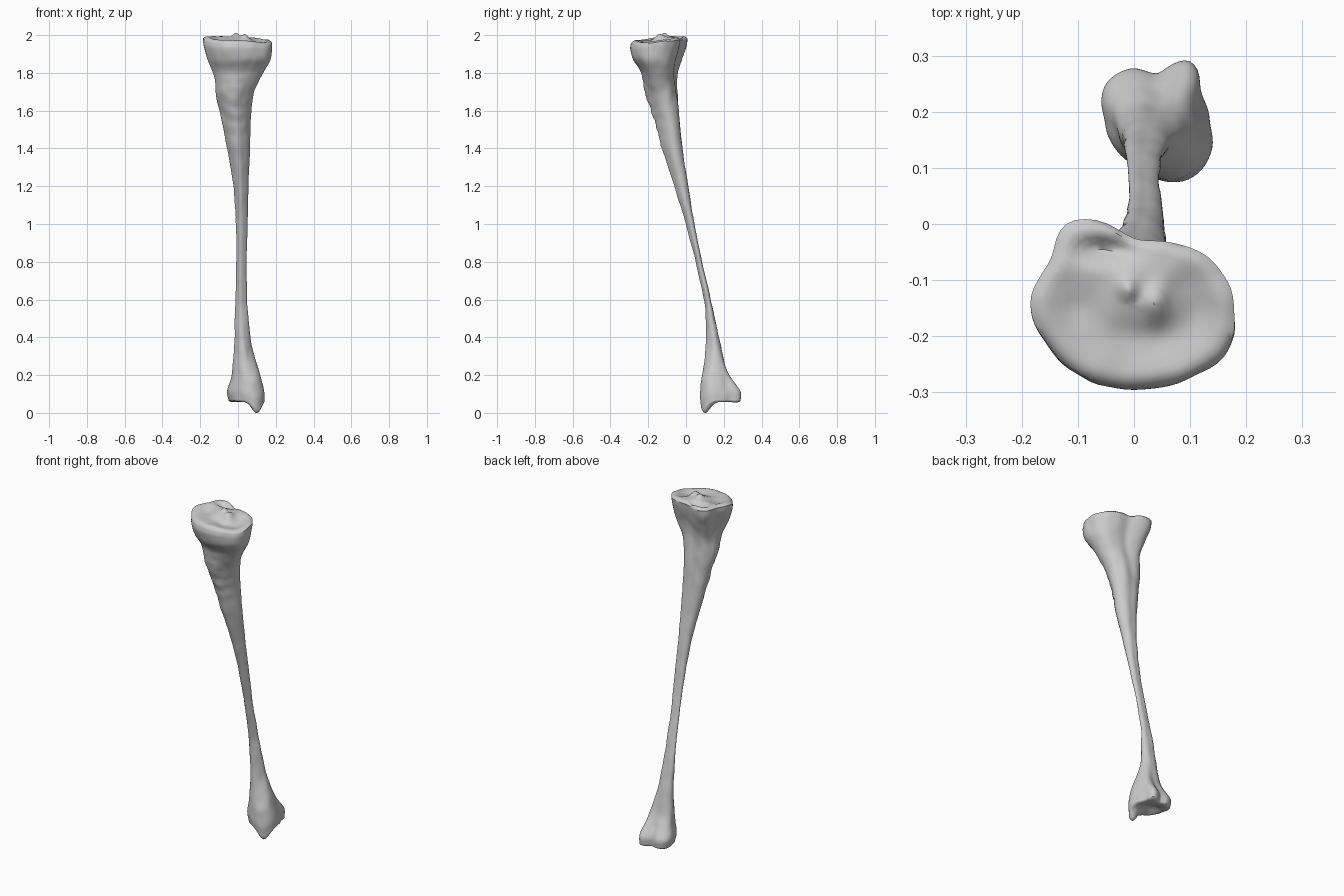
import bpy, bmesh, math
from mathutils import Vector, noise

cube = bpy.data.objects.get("Cube")
if cube:
    bpy.data.objects.remove(cube, do_unlink=True)

SIDES, RINGS, CAP_RINGS = 72, 110, 14
LOW, HIGH = 0.06, 1.96

# Height, x limits and y limits of the bone, in hundredths
SECTIONS = [
    (6, -5, 14, 8, 29), (11, -6, 14, 7.5, 29), (17, -4, 12.5, 8, 25),
    (23, -3, 11, 9, 21.5), (35, -2, 7.5, 10.5, 18.5), (56, -1.5, 5, 10, 14),
    (78, -1, 4.5, 5.5, 9), (96, -1, 5, 1, 5.2), (121, -2.5, 5.5, -6.5, 1),
    (141, -6, 6.3, -13, -2), (56 + 100, -9, 6.8, -17, -3.5), (169, -11.8, 8.3, -21.5, -4.5),
    (176, -12.3, 11, -23, -4.7), (181, -13.5, 14, -24, -4), (187, -16, 17.2, -28, -2),
    (193, -18.2, 18, -29.5, 0.5), (196, -18.4, 18, -29, 1)]

# Cross-section radii every thirty degrees, counterclockwise from +x
HEAD = [.97, .92, .82, .77, 1.14, .95, 1, .98, .99, 1, 1.02, 1.06]
SHAFT = [.95, 1, 1, .92, 1, 1, .9, .83, .93, 1.05, .9, .88]
ANKLE = [.95, .93, 1.15, .8, 1, 1.15, .97, .9, .85, .95, 1.1, 1.12]


def smoothstep(a, b, v):
    t = min(max((v - a) / (b - a), 0), 1)
    return t * t * (3 - 2 * t)


def hermite(p, q, m, n, t):
    return ((2*t**3 - 3*t*t + 1) * p + (t**3 - 2*t*t + t) * m
            + (3*t*t - 2*t**3) * q + (t**3 - t*t) * n)


def limits(z):
    """Smoothly interpolated x and y limits at a height."""
    h = z * 100
    last = len(SECTIONS) - 1
    i = max(k for k in range(last) if SECTIONS[k][0] <= h + 1e-6)

    def slope(k, c):
        a, b = SECTIONS[max(k - 1, 0)], SECTIONS[min(k + 1, last)]
        return (b[c] - a[c]) / (b[0] - a[0])
    a, b = SECTIONS[i], SECTIONS[i + 1]
    d = b[0] - a[0]
    t = (h - a[0]) / d
    return [hermite(a[c], b[c], slope(i, c) * d, slope(i + 1, c) * d, t) / 100
            for c in range(1, 5)]


def radius(table, angle):
    f = angle / math.tau * len(table)
    i, t = int(f), f - int(f)
    r = [table[(i + k) % len(table)] for k in (-1, 0, 1, 2)]
    return hermite(r[1], r[2], (r[2] - r[0]) / 2, (r[3] - r[1]) / 2, t)


def bump(x, y, cx, cy, w, v=None):
    return math.exp(-((x - cx) / w) ** 2 - ((y - cy) / (v or w)) ** 2)


def top_height(x, y):
    """Knee surface: two shallow dishes, a central twin spine, a rear hollow."""
    z = 1.972 - 0.04 * x + 0.02 * smoothstep(-.25, -.12, y)
    z -= 0.028 * bump(x, y, .11, -.15, .05, .06) + 0.02 * bump(x, y, -.1, -.15, .05)
    z -= 0.03 * bump(x, y, -.05, -.045, .05, .02)
    z += 0.022 * bump(x, y, -.01, -.115, .02) + 0.02 * bump(x, y, .04, -.14, .02, .03)
    return z - 0.015 * bump(x, y, .03, -.2, .06, .03)


def bottom_height(x, y):
    """Ankle surface: a dish beside a downward pointing knob."""
    return .056 + .022 * bump(x, y, .03, .18, .05) - .058 * bump(x, y, .1, .1, .036)


def section(z):
    head, ankle = smoothstep(1.6, 1.86, z), 1 - smoothstep(.1, .34, z)
    pts = []
    for k in range(SIDES):
        a = math.tau * k / SIDES
        base = radius(SHAFT, a)
        r = base + head * (radius(HEAD, a) - base) + ankle * (radius(ANKLE, a) - base)
        pts.append((r * math.cos(a), r * math.sin(a)))
    # Fit the outline to the limits at this height
    xs, ys = zip(*pts)
    x0, x1, y0, y1 = limits(z)
    return [(x0 + (x - min(xs)) / (max(xs) - min(xs)) * (x1 - x0),
             y0 + (y - min(ys)) / (max(ys) - min(ys)) * (y1 - y0)) for x, y in pts]


def bridge(bm, a, b):
    for k in range(SIDES):
        n = (k + 1) % SIDES
        bm.faces.new((a[k], a[n], b[n], b[k]))


def cap(bm, ring, height, drop, flip):
    """Close an end with shrinking rings that follow a height function."""
    cx = sum(v.co.x for v in ring) / SIDES
    cy = sum(v.co.y for v in ring) / SIDES
    prev = ring
    for j in range(1, CAP_RINGS):
        s = 1 - j / CAP_RINGS
        new = []
        for v in ring:
            x, y = cx + (v.co.x - cx) * s, cy + (v.co.y - cy) * s
            edge = drop * max(0, (s - .85) / .15) ** 2
            new.append(bm.verts.new((x, y, height(x, y) + edge)))
        bridge(bm, *((new, prev) if flip else (prev, new)))
        prev = new
    tip = bm.verts.new((cx, cy, height(cx, cy)))
    for k in range(SIDES):
        n = (k + 1) % SIDES
        bm.faces.new((prev[n], prev[k], tip) if flip else (prev[k], prev[n], tip))


bm = bmesh.new()
rings = []
for i in range(RINGS + 1):
    # Rings crowd together towards both ends
    u = i / RINGS
    z = LOW + (HIGH - LOW) * (u - math.sin(math.tau * u) * .1)
    ring = []
    for x, y in section(z):
        h = z
        if z < .17:
            low = bottom_height(x, y) + .008
            h = low + (z - LOW) * (.17 - low) / (.17 - LOW)
        elif z > 1.86:
            high = top_height(x, y) - .014
            h = 1.86 + (z - 1.86) * (high - 1.86) / (HIGH - 1.86)
        ring.append(bm.verts.new((x, y, h)))
    if rings:
        bridge(bm, rings[-1], ring)
    rings.append(ring)
cap(bm, rings[-1], top_height, -.014, False)
cap(bm, rings[0], bottom_height, .008, True)

# Uneven bone surface, roughest along the front crest below the knee
bm.normal_update()
moves = []
for v in bm.verts:
    p, n = v.co, v.normal
    rough = .003 * noise.noise(p * Vector((22, 22, 14)))
    crest = max(0, -n.y) * bump(p.z, 0, 1.58, 0, .16)
    rough += .01 * crest * noise.noise(p * Vector((14, 14, 30)))
    moves.append(n * rough)
for v, m in zip(bm.verts, moves):
    v.co += m
bmesh.ops.recalc_face_normals(bm, faces=bm.faces)

mesh = bpy.data.meshes.new("shin_bone")
bm.to_mesh(mesh)
bm.free()
bone = bpy.data.objects.new("shin_bone", mesh)
bpy.context.collection.objects.link(bone)

mat = bpy.data.materials.new("bone_grey")
mat.use_nodes = True
colour = (0.6, 0.6, 0.6, 1)
mat.diffuse_color = colour
mat.node_tree.nodes["Principled BSDF"].inputs["Base Color"].default_value = colour
mesh.materials.append(mat)

bpy.ops.object.select_all(action="DESELECT")
bone.select_set(True)
bpy.context.view_layer.objects.active = bone
bpy.ops.object.shade_smooth_by_angle(angle=math.radians(50))
